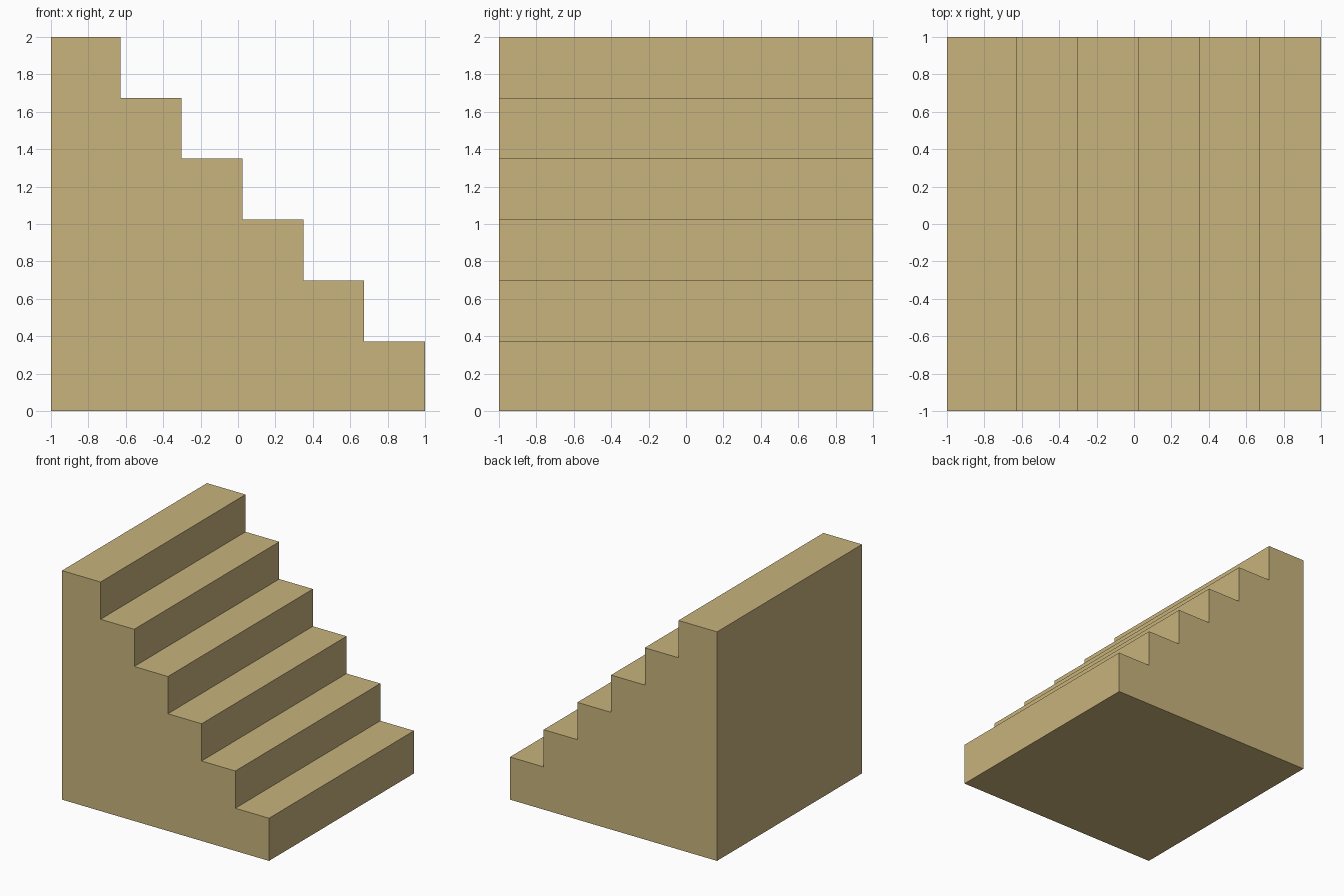
import bpy
import bmesh

if "Cube" in bpy.data.objects:
    bpy.data.objects.remove(bpy.data.objects["Cube"])

STEPS = 6
STEP = 0.3255          # rise and run of each step
BASE = 2 - STEP * (STEPS - 1)   # height of lowest step, depth of top landing

# Sand-coloured material
sand = bpy.data.materials.new("sand")
sand.diffuse_color = (0.578, 0.451, 0.202, 1)
sand.use_nodes = True
sand.node_tree.nodes["Principled BSDF"].inputs["Base Color"].default_value = sand.diffuse_color

# Stair side profile (x, z): bottom edge, then climb from right to left
profile = [(-1, 0), (1, 0)]
for i in range(STEPS):
    z = BASE + i * STEP
    profile.append((1 - i * STEP, z))
    profile.append((1 - (i + 1) * STEP if i < STEPS - 1 else -1, z))

# Staircase: extrude the profile through the full width
bm = bmesh.new()
side = bm.faces.new([bm.verts.new((x, -1, z)) for x, z in profile])
ext = bmesh.ops.extrude_face_region(bm, geom=[side], use_keep_orig=True)
verts = [v for v in ext["geom"] if isinstance(v, bmesh.types.BMVert)]
bmesh.ops.translate(bm, verts=verts, vec=(0, 2, 0))
bmesh.ops.recalc_face_normals(bm, faces=bm.faces)

mesh = bpy.data.meshes.new("staircase")
bm.to_mesh(mesh)
bm.free()
mesh.materials.append(sand)
bpy.context.collection.objects.link(bpy.data.objects.new("staircase", mesh))
